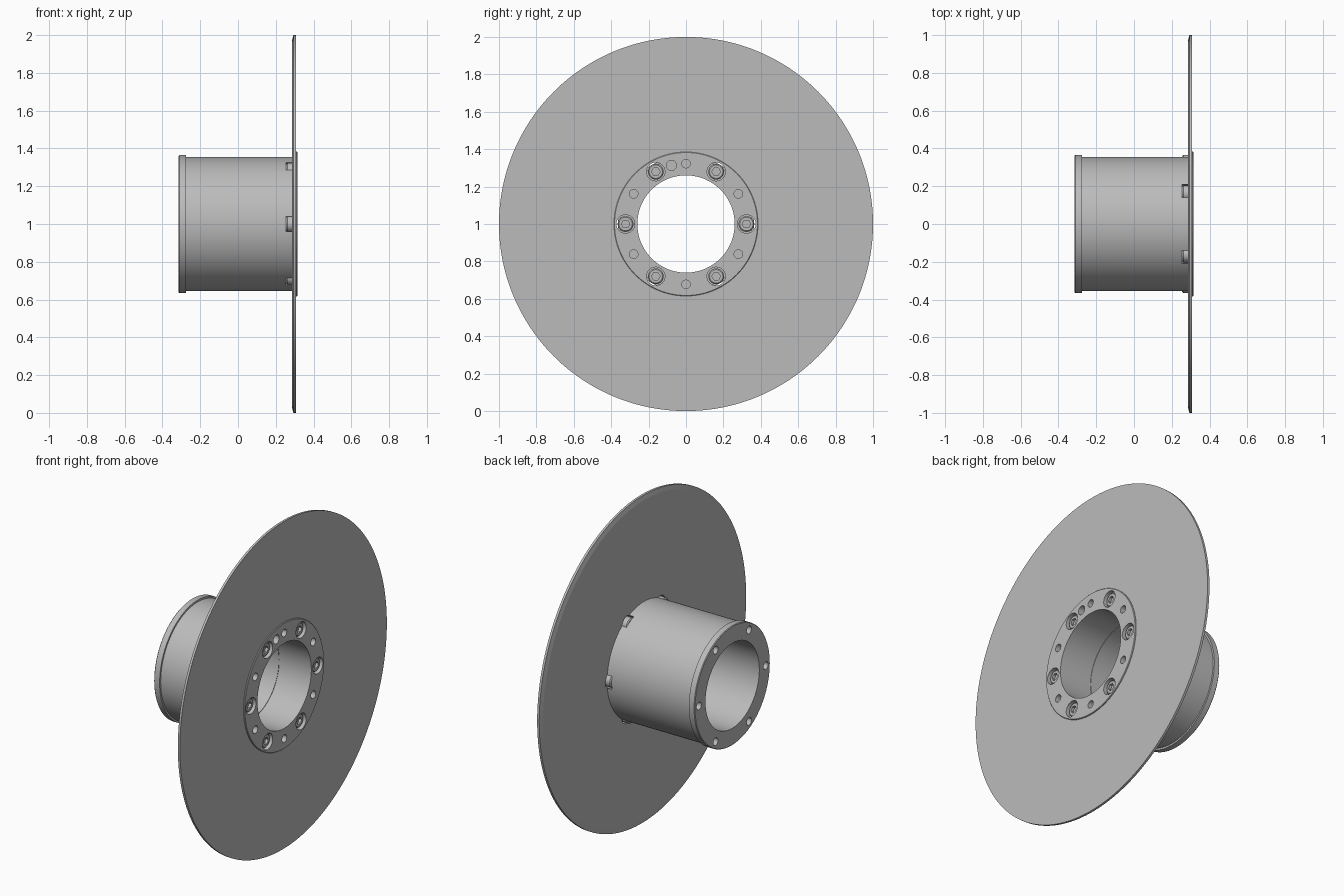
import bpy, bmesh
from math import sin, cos, pi, radians
from mathutils import Matrix, Vector

cube = bpy.data.objects.get("Cube")
if cube:
    bpy.data.objects.remove(cube)


def make_material(name, value):
    mat = bpy.data.materials.new(name)
    mat.use_nodes = True
    colour = (value, value, value, 1)
    mat.diffuse_color = colour
    mat.node_tree.nodes["Principled BSDF"].inputs["Base Color"].default_value = colour
    return mat


grey = make_material("machined grey", 0.5)
AXIS_Z = 1.0
BOLT_R = 0.323


def add_object(name, bm):
    bmesh.ops.recalc_face_normals(bm, faces=bm.faces[:])
    mesh = bpy.data.meshes.new(name)
    bm.to_mesh(mesh)
    bm.free()
    mesh.materials.append(grey)
    ob = bpy.data.objects.new(name, mesh)
    bpy.context.collection.objects.link(ob)
    return ob


def lathe(name, profile, steps=128):
    """Revolve a closed (x, radius) profile around the horizontal axis."""
    bm = bmesh.new()
    rings = []
    for i in range(steps):
        a = 2 * pi * i / steps
        rings.append([bm.verts.new((x, r * cos(a), AXIS_Z + r * sin(a))) for x, r in profile])
    n = len(profile)
    for i in range(steps):
        a, b = rings[i], rings[(i + 1) % steps]
        for j in range(n):
            k = (j + 1) % n
            bm.faces.new((a[j], a[k], b[k], b[j]))
    return add_object(name, bm)


def on_circle(x, degrees, radius=BOLT_R):
    a = radians(degrees)
    return Vector((x, radius * cos(a), AXIS_Z + radius * sin(a)))


def rod(bm, degrees, x0, x1, r0, r1=None, sides=32):
    """Add a cylinder or cone running along x, placed on the bolt circle."""
    place = Matrix.Translation(on_circle((x0 + x1) / 2, degrees)) @ Matrix.Rotation(pi / 2, 4, 'Y')
    bmesh.ops.create_cone(bm, cap_ends=True, segments=sides, radius1=r0,
                          radius2=r0 if r1 is None else r1, depth=x1 - x0, matrix=place)


def cut(ob, cutter):
    mod = ob.modifiers.new("cut", 'BOOLEAN')
    mod.operation = 'DIFFERENCE'
    mod.solver = 'EXACT'
    mod.object = cutter
    bpy.context.view_layer.objects.active = ob
    bpy.ops.object.modifier_apply(modifier=mod.name)


# Barrel with end lip and a fine step inside the bore
hub = lathe("hub_barrel", [
    (-0.314, 0.26), (-0.314, 0.361), (-0.31, 0.365), (-0.275, 0.365),
    (-0.275, 0.354), (0.307, 0.354), (0.307, 0.26), (0.1, 0.26), (0.1, 0.263),
    (0.095, 0.263), (0.095, 0.26)])

# Large thin disc, chamfered on its rear edge
disc = lathe("disc", [
    (0.286, 0.354), (0.286, 0.973), (0.293, 1.0), (0.307, 1.0), (0.307, 0.354)], 192)

# Raised ring around the bore
ring = lathe("mounting_ring", [
    (0.307, 0.26), (0.307, 0.385), (0.311, 0.385), (0.314, 0.382), (0.314, 0.26)])

# Counterbores, small holes and rear threaded holes
bm = bmesh.new()
for i in range(6):
    rod(bm, 60 * i, 0.255, 0.35, 0.049)
    rod(bm, 60 * i + 30, 0.25, 0.35, 0.023)
    rod(bm, 60 * i, -0.35, -0.25, 0.023)
rod(bm, 104, 0.25, 0.35, 0.027)
cutter = add_object("hole_cutter", bm)
cutter.hide_render = True
for part in (hub, disc, ring):
    cut(part, cutter)
bpy.data.objects.remove(cutter)

# Cap screws with hexagonal sockets
bm = bmesh.new()
for i in range(6):
    rod(bm, 60 * i, 0.285, 0.32, 0.023, sides=6)
sockets = add_object("socket_cutter", bm)
sockets.hide_render = True
bm = bmesh.new()
for i in range(6):
    rod(bm, 60 * i, 0.255, 0.302, 0.042)
screws = add_object("cap_screws", bm)
bevel = screws.modifiers.new("edge", 'BEVEL')
bevel.width = 0.006
bevel.segments = 1
bpy.context.view_layer.objects.active = screws
bpy.ops.object.modifier_apply(modifier=bevel.name)
cut(screws, sockets)
bpy.data.objects.remove(sockets)

# Smooth round surfaces, keep machined edges crisp
for ob in bpy.context.view_layer.objects:
    ob.select_set(ob in (hub, disc, ring, screws))
bpy.context.view_layer.objects.active = hub
bpy.ops.object.shade_smooth_by_angle(angle=radians(14))
